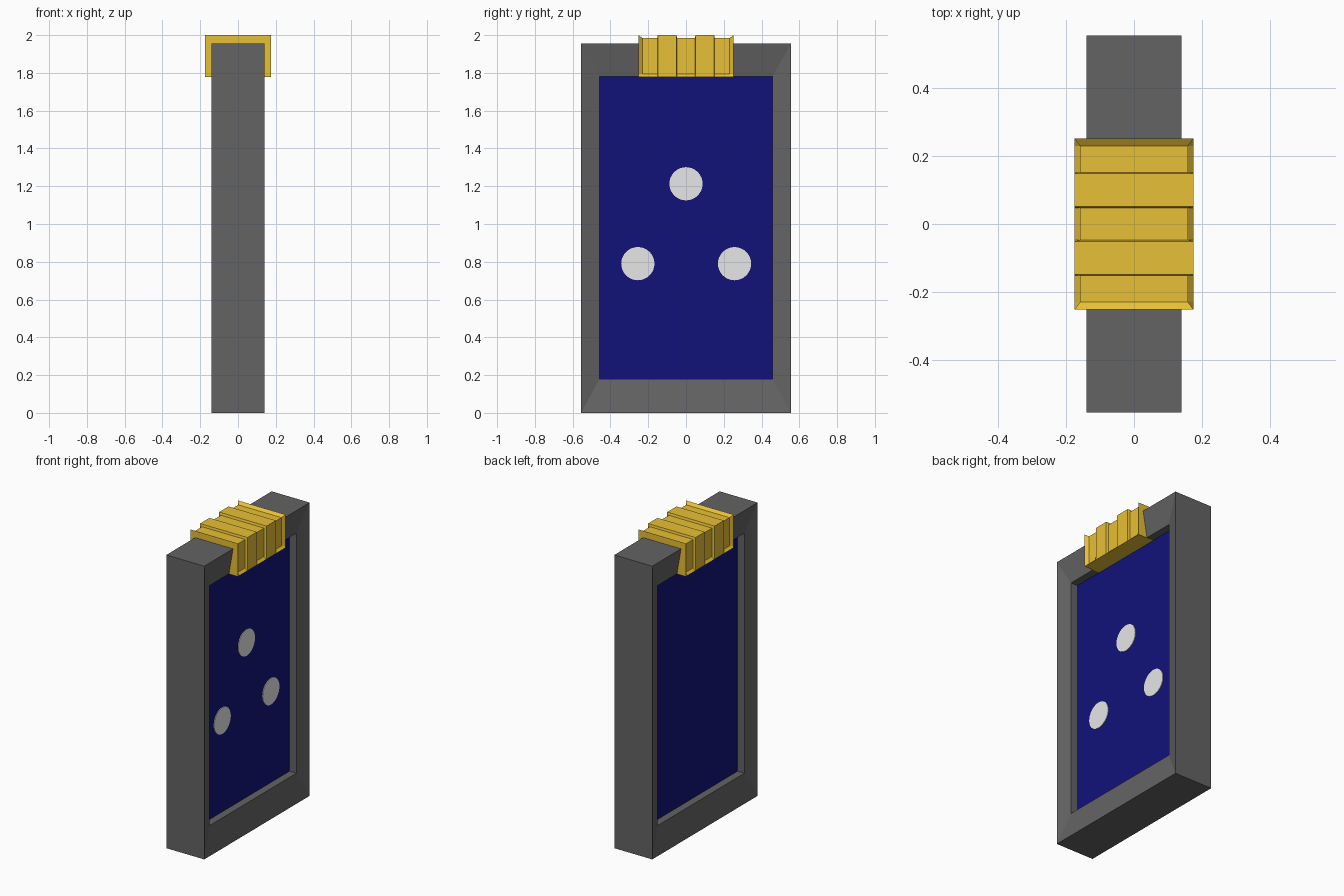
import bpy, bmesh, math

if "Cube" in bpy.data.objects:
    bpy.data.objects.remove(bpy.data.objects["Cube"])


def material(name, rgb):
    m = bpy.data.materials.new(name)
    m.diffuse_color = (*rgb, 1.0)
    m.use_nodes = True
    m.node_tree.nodes["Principled BSDF"].inputs["Base Color"].default_value = m.diffuse_color
    return m


GREY = material("dark_grey", (0.126, 0.126, 0.126))
BLUE = material("navy_blue", (0.0056, 0.0056, 0.195))
GOLD = material("gold", (0.81, 0.53, 0.037))
WHITE = material("off_white", (0.8, 0.8, 0.8))


def loft(name, sections, mat, closed):
    """Join equal-length point loops; closed wraps around, otherwise cap ends."""
    bm = bmesh.new()
    rings = [[bm.verts.new(p) for p in s] for s in sections]
    pairs = list(zip(rings, rings[1:]))
    if closed:
        pairs.append((rings[-1], rings[0]))
    else:
        bm.faces.new(rings[0])
        bm.faces.new(rings[-1])
    n = len(rings[0])
    for a, b in pairs:
        for i in range(n):
            j = (i + 1) % n
            bm.faces.new((a[i], a[j], b[j], b[i]))
    bmesh.ops.recalc_face_normals(bm, faces=bm.faces)
    me = bpy.data.meshes.new(name)
    bm.to_mesh(me)
    bm.free()
    me.materials.append(mat)
    ob = bpy.data.objects.new(name, me)
    bpy.context.collection.objects.link(ob)
    return ob


def rect(x, y, z0, z1):
    return [(x, -y, z0), (x, y, z0), (x, y, z1), (x, -y, z1)]


# Mitred frame whose faces slope in towards the opening
outer, inner = (0.555, 0.0, 1.955), (0.458, 0.18, 1.78)
loft("frame", [rect(0.14, *outer), rect(0.11, *inner),
               rect(-0.11, *inner), rect(-0.14, *outer)], GREY, True)

# Recessed panel
loft("panel", [rect(s * 0.06, 0.459, 0.179, 1.781) for s in (-1, 1)], BLUE, False)

# Round spots on one side of the panel
for i, (y, z) in enumerate([(0, 1.213), (-0.255, 0.79), (0.257, 0.79)]):
    discs = [[(x, y + 0.088 * math.cos(k * math.tau / 32),
               z + 0.088 * math.sin(k * math.tau / 32)) for k in range(32)]
             for x in (0.058, 0.064)]
    loft(f"spot_{i + 1}", discs, WHITE, False)


# Ribbed clasp: raised bands alternate with shallow grooves
def clasp_section(y, depth):
    w, top = 0.175 - depth, 2.0 - depth
    half = [(0.175, 1.779), (w, 1.795), (w, top)]
    return ([(x, y, z) for x, z in half] +
            [(-x, y, z) for x, z in reversed(half)])


D = 0.016
half_steps = [(0.047, D), (0.051, 0), (0.149, 0), (0.152, D), (0.23, D), (0.252, 0)]
steps = [(-y, d) for y, d in reversed(half_steps)] + half_steps
loft("clasp", [clasp_section(y, d) for y, d in steps], GOLD, False)
